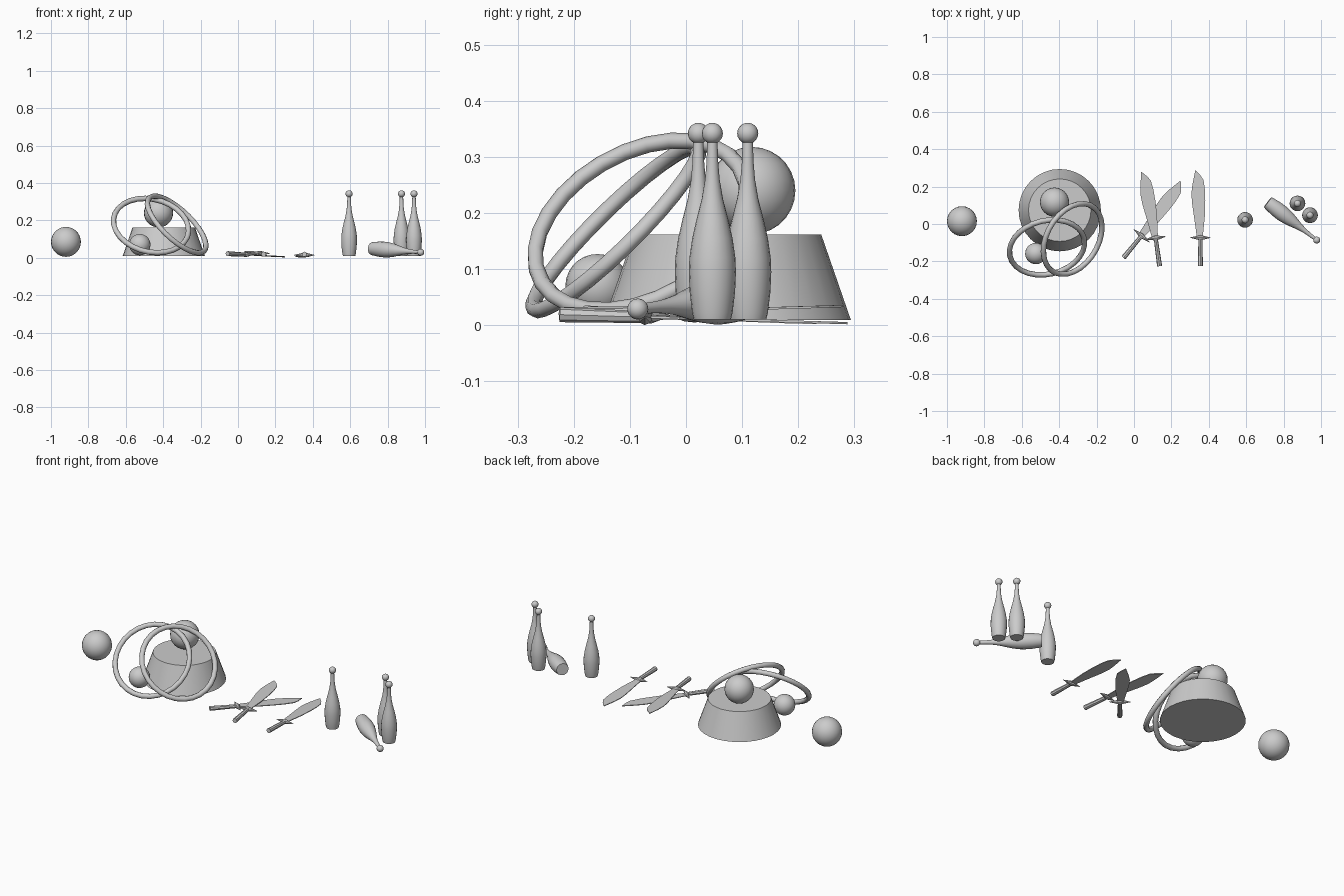
import bpy, bmesh
from math import pi, sin, cos, radians
from mathutils import Vector, Matrix

if "Cube" in bpy.data.objects:
    bpy.data.objects.remove(bpy.data.objects["Cube"])


def make(name, bm, mat=None, smooth=40):
    bmesh.ops.recalc_face_normals(bm, faces=bm.faces)
    me = bpy.data.meshes.new(name)
    bm.to_mesh(me)
    bm.free()
    ob = bpy.data.objects.new(name, me)
    bpy.context.collection.objects.link(ob)
    if mat:
        ob.matrix_world = mat
    bpy.ops.object.select_all(action='DESELECT')
    ob.select_set(True)
    bpy.context.view_layer.objects.active = ob
    if smooth:
        bpy.ops.object.shade_smooth_by_angle(angle=radians(smooth))
    return ob


def aim(origin, direction):
    rot = Vector((0, 0, 1)).rotation_difference(Vector(direction)).to_matrix().to_4x4()
    return Matrix.Translation(origin) @ rot


def lathe(bm, profile, sides, mat=Matrix()):
    # rings of a turned shape, capped at both ends
    rings = [[bm.verts.new(mat @ Vector((r * cos(2 * pi * i / sides), r * sin(2 * pi * i / sides), z)))
              for i in range(sides)] for r, z in profile]
    for a, b in zip(rings, rings[1:]):
        for i in range(sides):
            j = (i + 1) % sides
            bm.faces.new((a[i], a[j], b[j], b[i]))
    bm.faces.new(rings[0])
    bm.faces.new(rings[-1])


# Juggling balls
for i, (x, y, z, r) in enumerate([(-0.92, 0.015, 0.085, 0.08),
                                  (-0.425, 0.117, 0.24, 0.078),
                                  (-0.525, -0.158, 0.07, 0.057)]):
    bm = bmesh.new()
    bmesh.ops.create_uvsphere(bm, u_segments=24, v_segments=14, radius=r)
    make(f"ball_{i + 1}", bm, Matrix.Translation((x, y, z)))

# Tapered performer's pedestal
bm = bmesh.new()
lathe(bm, [(0.22, 0.009), (0.167, 0.162)], 32)
make("pedestal", bm, Matrix.Translation((-0.397, 0.074, 0)))

# Leaning rings: centre and facing direction
R, r, SEG, TUBE = 0.204, 0.0145, 28, 8
for i, (c, n) in enumerate([((-0.465, -0.125, 0.172), (0.17, -0.69, 0.70)),
                            ((-0.328, -0.08, 0.178), (0.64, -0.376, 0.67))]):
    bm = bmesh.new()
    loops = []
    for s in range(SEG):
        a = 2 * pi * s / SEG
        loops.append([bm.verts.new(((R + r * cos(b)) * cos(a), (R + r * cos(b)) * sin(a), r * sin(b)))
                      for b in (2 * pi * t / TUBE for t in range(TUBE))])
    for s in range(SEG):
        p, q = loops[s], loops[(s + 1) % SEG]
        for t in range(TUBE):
            u = (t + 1) % TUBE
            bm.faces.new((p[t], q[t], q[u], p[u]))
    make(f"ring_{i + 1}", bm, aim(c, n), 60)

# Clubs: three standing, one lying down
CLUB = [(0.033, 0), (0.036, 0.012), (0.0405, 0.05), (0.042, 0.085), (0.041, 0.11), (0.036, 0.145),
        (0.028, 0.18), (0.019, 0.215), (0.013, 0.25), (0.0105, 0.28), (0.009, 0.32)]
lying_ball, d = Vector((0.977, -0.086, 0.029)), Vector((0.79, -0.61, -0.06)).normalized()
places = [aim((x, y, 0.01), (0, 0, 1)) for x, y in [(0.594, 0.022), (0.874, 0.11), (0.941, 0.047)]]
places.append(aim(lying_ball - d * 0.332, d))
for i, mat in enumerate(places):
    bm = bmesh.new()
    lathe(bm, CLUB, 20)
    bmesh.ops.create_uvsphere(bm, u_segments=16, v_segments=10, radius=0.0188,
                              matrix=Matrix.Translation((0, 0, 0.332)))
    make(f"club_{i + 1}", bm, mat)

# Swords: grip end, turn about z, upward tilt (degrees)
BLADE = [(-0.019, 0.15), (-0.025, 0.2), (-0.035, 0.27), (-0.045, 0.34), (-0.048, 0.39), (-0.042, 0.44),
         (-0.027, 0.513), (0.0, 0.485), (0.017, 0.46), (0.024, 0.41), (0.026, 0.35), (0.024, 0.27),
         (0.017, 0.2), (0.012, 0.15)]
SWORDS = [((0.137, -0.225, 0.019), 8, 1.7),
          ((-0.056, -0.18, 0.022), -39.5, -2.0),
          ((0.355, -0.225, 0.019), 0, -1.7)]
for i, (loc, turn, tilt) in enumerate(SWORDS):
    mat = (Matrix.Translation(loc) @ Matrix.Rotation(radians(turn), 4, 'Z')
           @ Matrix.Rotation(radians(tilt), 4, 'X'))
    # curved flat blade
    bm = bmesh.new()
    f = bm.faces.new([bm.verts.new((x, y, -0.002)) for x, y in BLADE])
    ext = bmesh.ops.extrude_face_region(bm, geom=[f])
    bmesh.ops.translate(bm, vec=(0, 0, 0.004),
                        verts=[v for v in ext["geom"] if isinstance(v, bmesh.types.BMVert)])
    make(f"sword_blade_{i + 1}", bm, mat, 0)
    # grip
    bm = bmesh.new()
    lathe(bm, [(0.0135, 0), (0.0105, 0.155)], 8, Matrix.Rotation(-pi / 2, 4, 'X'))
    make(f"sword_grip_{i + 1}", bm, mat, 30)
    # pointed crossguard
    bm = bmesh.new()
    lathe(bm, [(0.001, -0.055), (0.005, -0.038), (0.014, 0), (0.005, 0.038), (0.001, 0.055)], 8,
          Matrix.Translation((0, 0.152, 0)) @ Matrix.Rotation(pi / 2, 4, 'Y'))
    make(f"sword_guard_{i + 1}", bm, mat, 30)
